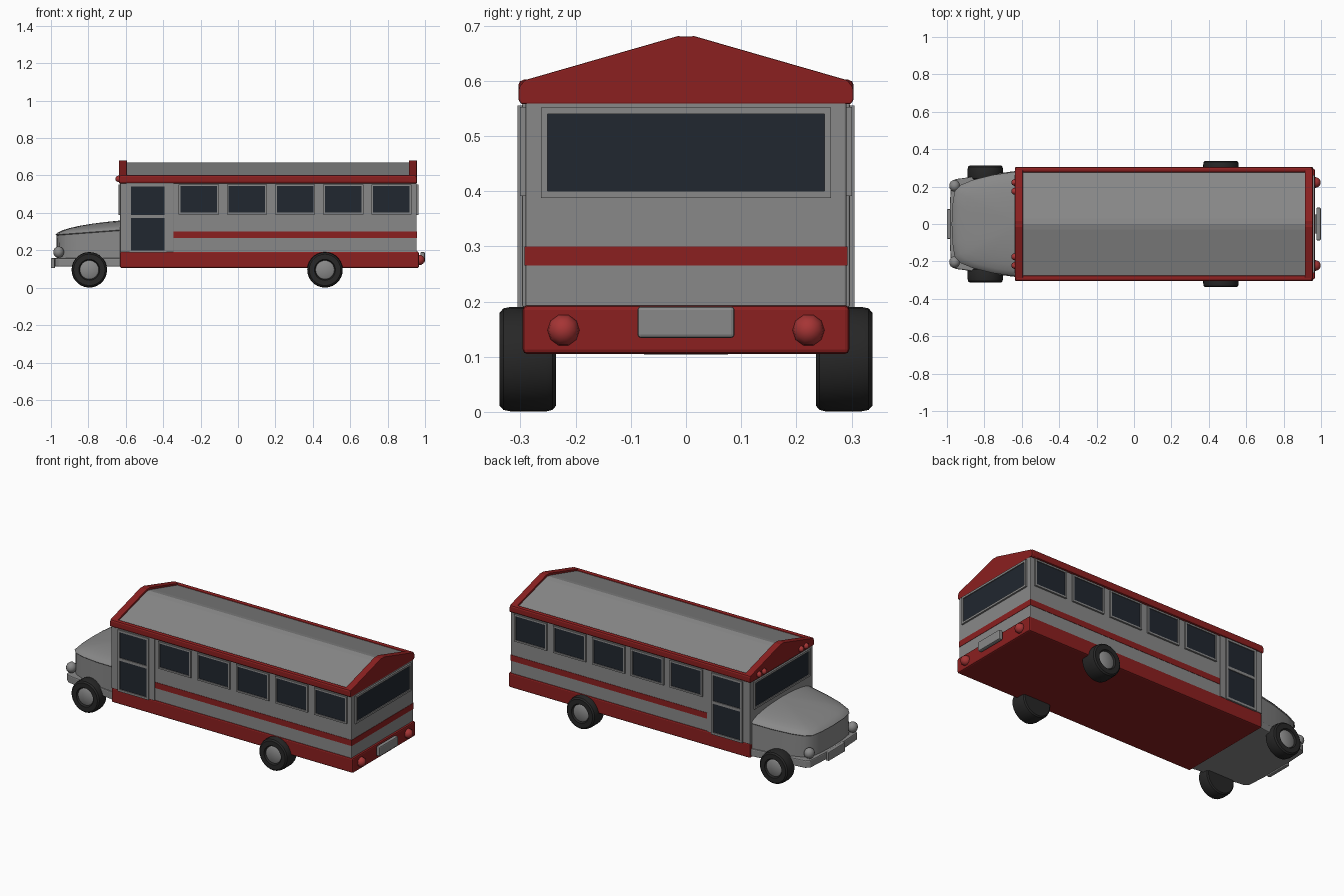
import bpy, bmesh, math
from mathutils import Matrix, Vector

if "Cube" in bpy.data.objects:
    bpy.data.objects.remove(bpy.data.objects["Cube"])


def material(name, rgb):
    m = bpy.data.materials.new(name)
    m.diffuse_color = (*rgb, 1)
    m.use_nodes = True
    m.node_tree.nodes["Principled BSDF"].inputs["Base Color"].default_value = m.diffuse_color
    return m


GREY = material("grey_paint", (0.25, 0.25, 0.25))
RED = material("red_paint", (0.26, 0.014, 0.014))
LAMP = material("red_lamp", (0.38, 0.035, 0.035))
GLASS = material("dark_glass", (0.015, 0.02, 0.029))
RUBBER = material("rubber", (0.02, 0.02, 0.02))


def finish(bm, name, mat=None, bevel=0, smooth=False):
    bmesh.ops.recalc_face_normals(bm, faces=bm.faces)
    me = bpy.data.meshes.new(name)
    bm.to_mesh(me)
    bm.free()
    ob = bpy.data.objects.new(name, me)
    bpy.context.collection.objects.link(ob)
    me.materials.append(mat or GREY)
    if bevel:
        b = ob.modifiers.new("bevel", "BEVEL")
        b.width, b.segments = bevel, 2
    if smooth:
        bpy.ops.object.select_all(action="DESELECT")
        ob.select_set(True)
        bpy.context.view_layer.objects.active = ob
        bpy.ops.object.shade_smooth_by_angle(angle=math.radians(35))
    return ob


def cube_bm(lo, hi):
    bm = bmesh.new()
    lo, hi = Vector(lo), Vector(hi)
    bmesh.ops.create_cube(bm, size=1, matrix=Matrix.Translation((lo + hi) / 2)
                          @ Matrix.Diagonal((*(hi - lo), 1)))
    return bm


def box(name, lo, hi, mat=None, bevel=0):
    return finish(cube_bm(lo, hi), name, mat, bevel)


def prism(name, pts, step, mat=None, bevel=0):
    """Closed 3D polygon swept along a vector."""
    bm = bmesh.new()
    a = [bm.verts.new(p) for p in pts]
    b = [bm.verts.new(Vector(p) + Vector(step)) for p in pts]
    bm.faces.new(a)
    bm.faces.new(b)
    for i in range(len(a)):
        bm.faces.new((a[i - 1], a[i], b[i], b[i - 1]))
    return finish(bm, name, mat, bevel)


def window(name, pos, angle, w, h, panes, border=0.012, depth=0.012):
    """Raised frame with recessed glass; panes are (z_low, z_high) relative to pos."""
    mtx = Matrix.Translation(pos) @ Matrix.Rotation(math.radians(angle), 4, "Z")
    W, H = w / 2, h / 2
    bars = [((-W - border, -H - border), (-W, H + border)), ((W, -H - border), (W + border, H + border))]
    edges = [-H - border] + [z for p in panes for z in p] + [H + border]
    bars += [((-W, a), (W, b)) for a, b in zip(edges[::2], edges[1::2])]
    bm = bmesh.new()
    for (x0, z0), (x1, z1) in bars:
        bmesh.ops.create_cube(bm, size=1, matrix=Matrix.Translation(((x0 + x1) / 2, 0, (z0 + z1) / 2))
                              @ Matrix.Diagonal((x1 - x0, depth * 2, z1 - z0, 1)))
    bm.transform(mtx)
    finish(bm, name + "_frame")
    bm = cube_bm((-W, -depth * 0.5, -H), (W, depth, H))
    bm.transform(mtx)
    finish(bm, name + "_glass", GLASS)


def ball(name, pos, r, mat=None, squash=1):
    bm = bmesh.new()
    bmesh.ops.create_uvsphere(bm, u_segments=10, v_segments=8, radius=r,
                              matrix=Matrix.Translation(pos) @ Matrix.Diagonal((squash, 1, 1, 1))
                              @ Matrix.Rotation(math.pi / 2, 4, "Y"))
    ob = finish(bm, name, mat)
    ob.data.shade_smooth()
    return ob


def lathe(name, profile, pos, side, mat=None):
    """Spin (radius, y) profile around the y axis."""
    bm = bmesh.new()
    vs = [bm.verts.new((0, y * side, r)) for r, y in profile]
    es = [bm.edges.new(p) for p in zip(vs, vs[1:])]
    bmesh.ops.spin(bm, geom=vs + es, axis=(0, 1, 0), cent=(0, 0, 0), angle=math.tau, steps=28)
    bmesh.ops.remove_doubles(bm, verts=bm.verts, dist=1e-5)
    bmesh.ops.translate(bm, vec=pos, verts=bm.verts)
    return finish(bm, name, mat, 0, True)


# Main body, lower skirt and waist stripe
box("cabin", (-0.63, -0.291, 0.15), (0.955, 0.291, 0.58), None, 0.004)
box("skirt", (-0.63, -0.296, 0.105), (0.967, 0.296, 0.193), RED, 0.008)
box("waist_stripe", (-0.345, -0.293, 0.265), (0.957, 0.293, 0.3), RED)

# Roof: grey gable panel, red end gables and red eaves
roof = [(-0.29, 0.57), (-0.29, 0.592), (-0.03, 0.664), (0, 0.67), (0.03, 0.664), (0.29, 0.592), (0.29, 0.57)]
prism("roof", [(-0.62, y, z) for y, z in roof], (1.56, 0, 0))
gable = [(-0.299, 0.558), (-0.304, 0.566), (-0.303, 0.588), (-0.293, 0.601), (-0.015, 0.681), (0, 0.68)]
gable += [(-y, z) for y, z in gable[-2::-1]]
for name, x in (("front_gable", -0.636), ("rear_gable", 0.914)):
    prism(name, [(x, y, z) for y, z in gable], (0.042, 0, 0), RED, 0.003)

# Side parts: eaves, windows, doors, pillars
for s, side in ((-1, "right"), (1, "left")):
    turn = 0 if s < 0 else 180
    y0, y1 = sorted((s * 0.275, s * 0.304))
    box(side + "_eave", (-0.636, y0, 0.558), (0.956, y1, 0.602), RED, 0.01)
    for i in range(5):
        window(f"{side}_window_{i}", (-0.21 + i * 0.2575, s * 0.291, 0.472), turn, 0.195, 0.142,
               [(-0.071, 0.071)], 0.010, 0.010)
    y0, y1 = sorted((s * 0.28, s * 0.297))
    box(side + "_door_surround", (-0.63, y0, 0.19), (-0.345, y1, 0.56), None, 0.003)
    window(side + "_door", (-0.482, s * 0.295, 0.371), turn, 0.18, 0.344,
           [(-0.171, 0.001), (0.017, 0.171)], 0.012, 0.010)

# Windscreen and rear window
window("windscreen", (-0.63, 0, 0.47), -90, 0.502, 0.14, [(-0.07, 0.07)], 0.012, 0.010)
window("rear_window", (0.955, 0, 0.47), 90, 0.502, 0.14, [(-0.07, 0.07)], 0.012, 0.010)

# Hood: rounded plan, vertical walls and a domed lid above a crease
half = [(-0.615, 0.28), (-0.75, 0.261), (-0.86, 0.234), (-0.925, 0.207),
        (-0.957, 0.172), (-0.968, 0.1), (-0.972, 0)]
plan = half + [(x, -y) for x, y in half[-2::-1]]


def hood_ring(bm, f, rise, z=None):
    ring = []
    for x, y in plan:
        px = -0.615 + (x + 0.615) * f
        ring.append(bm.verts.new((px, y * f, z or 0.31 + (px + 0.615) * 0.075 + rise)))
    return ring


bm = bmesh.new()
rings = [hood_ring(bm, 1, 0, 0.12), hood_ring(bm, 0.995, -0.004), hood_ring(bm, 1.008, 0)]
for k in range(1, 8):
    t = math.radians(k * 12.2)
    rings.append(hood_ring(bm, math.cos(t), 0.05 * math.sin(t)))
for a, b in zip(rings, rings[1:]):
    for i in range(len(plan) - 1):
        bm.faces.new((a[i], a[i + 1], b[i + 1], b[i]))
bm.faces.new(rings[0])
bm.faces.new(rings[-1])
finish(bm, "hood", None, 0, True)

# Front bumper tray
tray = [(-0.62, 0.285), (-0.955, 0.24), (-0.978, 0.22), (-0.985, 0.1)]
tray += [(x, -y) for x, y in reversed(tray)]
prism("front_bumper", [(x, y, 0.112) for x, y in tray], (0, 0, 0.046), None, 0.006)

# Number plates, the rear one on a small bracket
box("front_plate", (-1.0, -0.08, 0.104), (-0.978, 0.08, 0.158), None, 0.005)
box("rear_plate", (0.975, -0.088, 0.134), (0.999, 0.088, 0.191), None, 0.006)
box("rear_plate_bracket", (0.96, -0.05, 0.15), (0.98, 0.05, 0.175))

# Lamps and wheels
for s, side in ((-1, "right"), (1, "left")):
    ball(side + "_headlamp", (-0.959, s * 0.204, 0.19), 0.032, None, 0.9)
    ball(side + "_tail_lamp", (0.969, s * 0.222, 0.148), 0.029, LAMP)
    for i, y in enumerate((0.175, 0.222)):
        ball(f"{side}_marker_lamp_{i}", (-0.638, s * y, 0.582), 0.018, LAMP)
    for end, x, outer in (("front", -0.795, 0.313), ("rear", 0.465, 0.338)):
        i = 0.236
        tyre = [(0, i), (0.085, i), (0.092, i + 0.006), (0.095, i + 0.018), (0.095, outer - 0.022),
                (0.092, outer - 0.007), (0.084, outer), (0.056, outer), (0.05, outer - 0.012), (0, outer - 0.012)]
        lathe(f"{side}_{end}_tyre", tyre, (x, 0, 0.0955), s, RUBBER)
        hub = [(0.05, outer - 0.02), (0.05, outer - 0.009), (0.044, outer - 0.005), (0, outer - 0.004)]
        lathe(f"{side}_{end}_hub", hub, (x, 0, 0.0955), s)
